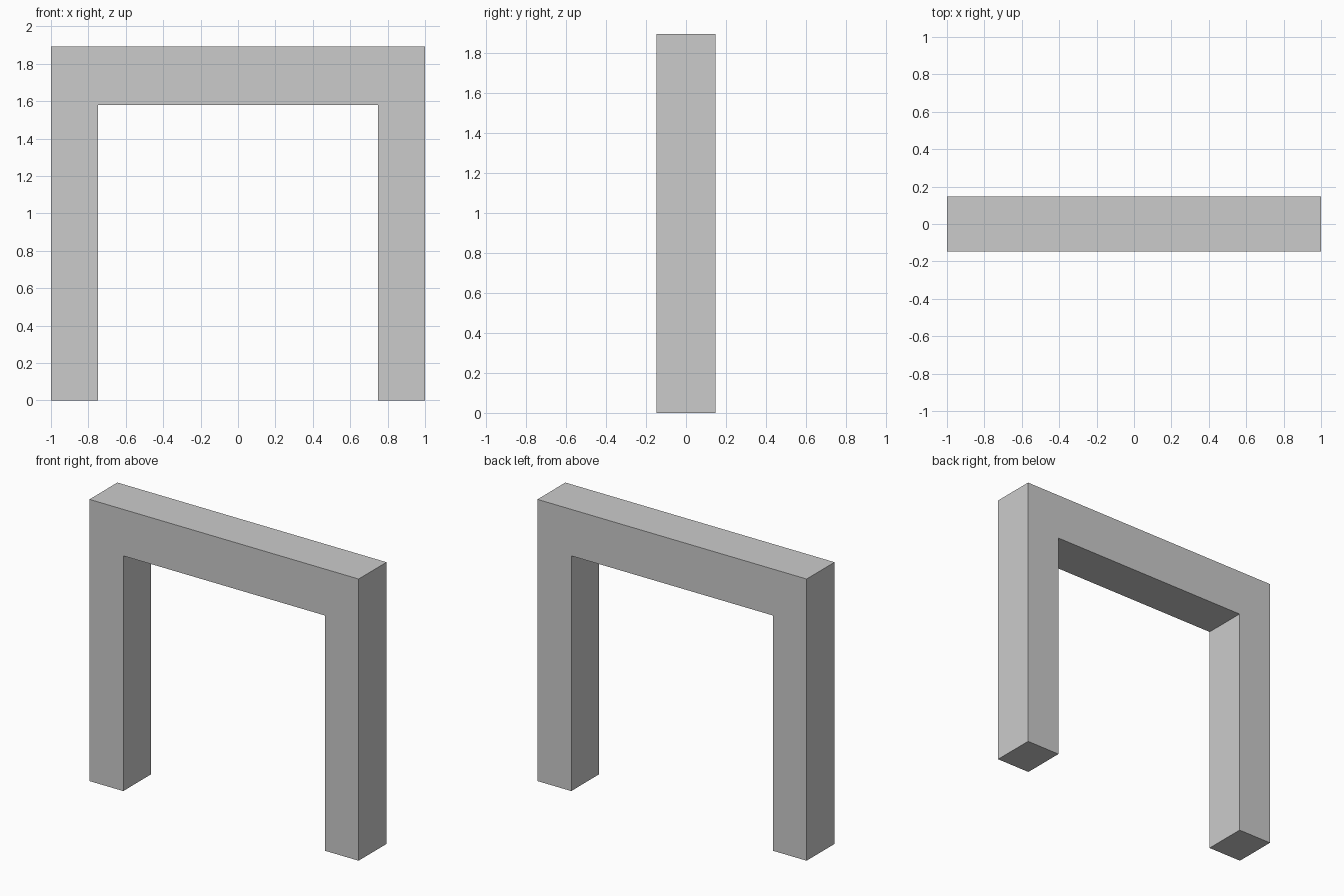
import bpy, bmesh

if "Cube" in bpy.data.objects:
    bpy.data.objects.remove(bpy.data.objects["Cube"])

HALF_W, INNER, TOP, LINTEL, HALF_D = 1.0, 0.749, 1.892, 1.58, 0.148

# Doorway outline: two posts joined by a lintel, in the xz plane
right = [(INNER, LINTEL), (INNER, 0), (HALF_W, 0), (HALF_W, TOP)]
outline = right + [(-x, z) for x, z in reversed(right)]

bm = bmesh.new()
face = bm.faces.new([bm.verts.new((x, -HALF_D, z)) for x, z in outline])

# Extrude the outline through the depth of the frame
ext = bmesh.ops.extrude_face_region(bm, geom=[face], use_keep_orig=True)
verts = [g for g in ext["geom"] if isinstance(g, bmesh.types.BMVert)]
bmesh.ops.translate(bm, verts=verts, vec=(0, 2 * HALF_D, 0))
bmesh.ops.recalc_face_normals(bm, faces=bm.faces[:])

mesh = bpy.data.meshes.new("door_frame")
bm.to_mesh(mesh)
bm.free()
bpy.context.collection.objects.link(bpy.data.objects.new("door_frame", mesh))
